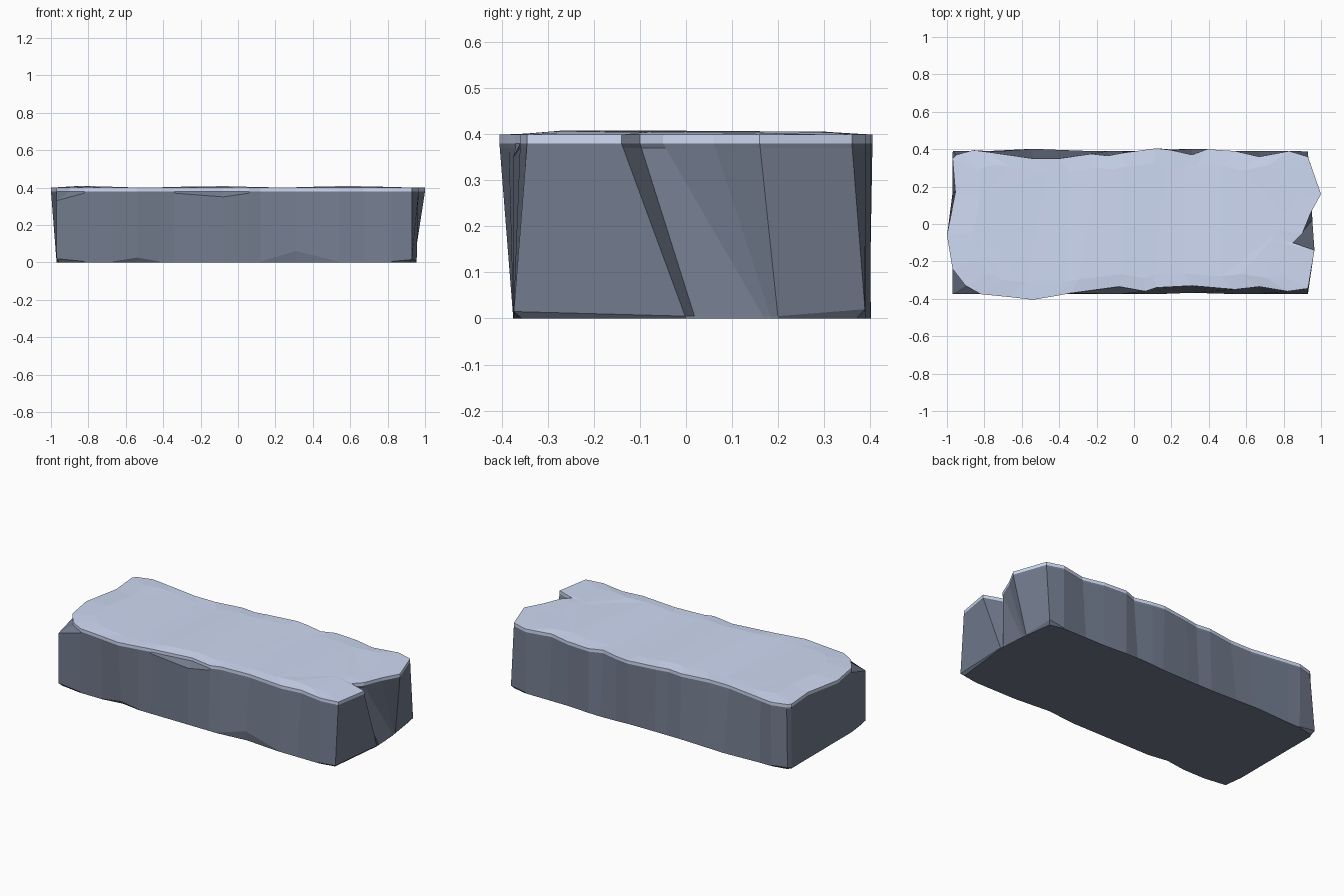
import bpy, bmesh, math

if "Cube" in bpy.data.objects:
    bpy.data.objects.remove(bpy.data.objects["Cube"])

# Worn rim outline of the slab, one list per side, counter-clockwise from above
front = [(-.90, -.33), (-.82, -.375), (-.67, -.39), (-.54, -.405), (-.42, -.385), (-.34, -.37),
         (-.08, -.335), (.06, -.36), (.12, -.34), (.31, -.33), (.54, -.35), (.67, -.335), (.82, -.36)]
right = [(.93, -.345), (.965, -.14), (.85, -.10), (.90, -.05), (.945, .06), (1.0, .16)]
back = [(.93, .36), (.83, .39), (.67, .36), (.54, .39), (.39, .40), (.31, .37), (.20, .395),
        (.12, .405), (-.06, .38), (-.14, .365), (-.23, .375), (-.40, .35), (-.54, .35),
        (-.78, .385), (-.86, .395)]
left = [(-.95, .37), (-.97, .35), (-.955, .17), (-1.0, -.06), (-.97, -.24)]

# Foot outline: the nearly rectangular base below each rim point
foot = [(x, -.375) for x, y in front]
foot[0] = (-.97, -.375)
foot += [(.93, -.375), (.955, 0), (.954, .02), (.945, .17), (.942, .185), (.94, .20)]
foot += [(x, .39 + .012 * max(0, math.cos((x - .31) * 7.4))) for x, y in back]
foot += [(-.97, .39)] + [(-.97, y) for x, y in left[1:]]
rim = front + right + back + left
n = len(rim)

# Chipped places: column -> height of the chip's edge
corners = (0, 13, 19, 34)
top_chips = {0: .33, 6: .35}
foot_chips = {0: .02, 3: .025, 9: .06, 13: .015, 19: .02, 34: .02}


def material(name, color):
    m = bpy.data.materials.new(name)
    m.diffuse_color = (*color, 1)
    m.use_nodes = True
    m.node_tree.nodes["Principled BSDF"].inputs["Base Color"].default_value = m.diffuse_color
    return m


def mix(a, b, t):
    return a[0] + (b[0] - a[0]) * t, a[1] + (b[1] - a[1]) * t


bm = bmesh.new()


def ring(points):
    return [bm.verts.new(p) for p in points]


def bridge(a, b, slot):
    for i in range(n):
        j = (i + 1) % n
        bm.faces.new((a[i], a[j], b[j], b[i])).material_index = slot


# Side wall rings from the ground up
base, low, high, shoulder, lip, crown = [], [], [], [], [], []
for i, (f, r) in enumerate(zip(foot, rim)):
    k = .95 if i in foot_chips else 1
    base.append((f[0] * (.985 if i in corners else 1), f[1] * k, 0))
    z = foot_chips.get(i, .005)
    low.append((*mix(f, r, 0 if i in top_chips else z / .38), z))
    z = top_chips.get(i, .37)
    high.append((*mix(f, r, 0 if i in top_chips else z / .38), z))
    shoulder.append((*r, .38))
    lip.append((*r, .399))
    # Slightly uneven walking surface
    crown.append((r[0] * .86, r[1] * .8,
                  .404 + .004 * math.sin(r[0] * 7.5 + 2.7) - .002 * (r[1] > 0)))

# Dark sides, pale lip and top
rings = [ring(p) for p in (base, low, high, shoulder, lip, crown)]
for level, (a, b) in enumerate(zip(rings, rings[1:])):
    bridge(a, b, 1 if level >= 3 else 0)
top = bm.faces.new(rings[-1])
top.material_index = 1
caps = [top, bm.faces.new(rings[0][::-1])]
bmesh.ops.triangulate(bm, faces=caps)
bmesh.ops.recalc_face_normals(bm, faces=bm.faces)

mesh = bpy.data.meshes.new("stone_slab")
bm.to_mesh(mesh)
bm.free()
mesh.materials.append(material("dark_stone", (.17, .20, .27)))
mesh.materials.append(material("pale_stone", (.62, .70, .90)))
slab = bpy.data.objects.new("stone_slab", mesh)
bpy.context.collection.objects.link(slab)
